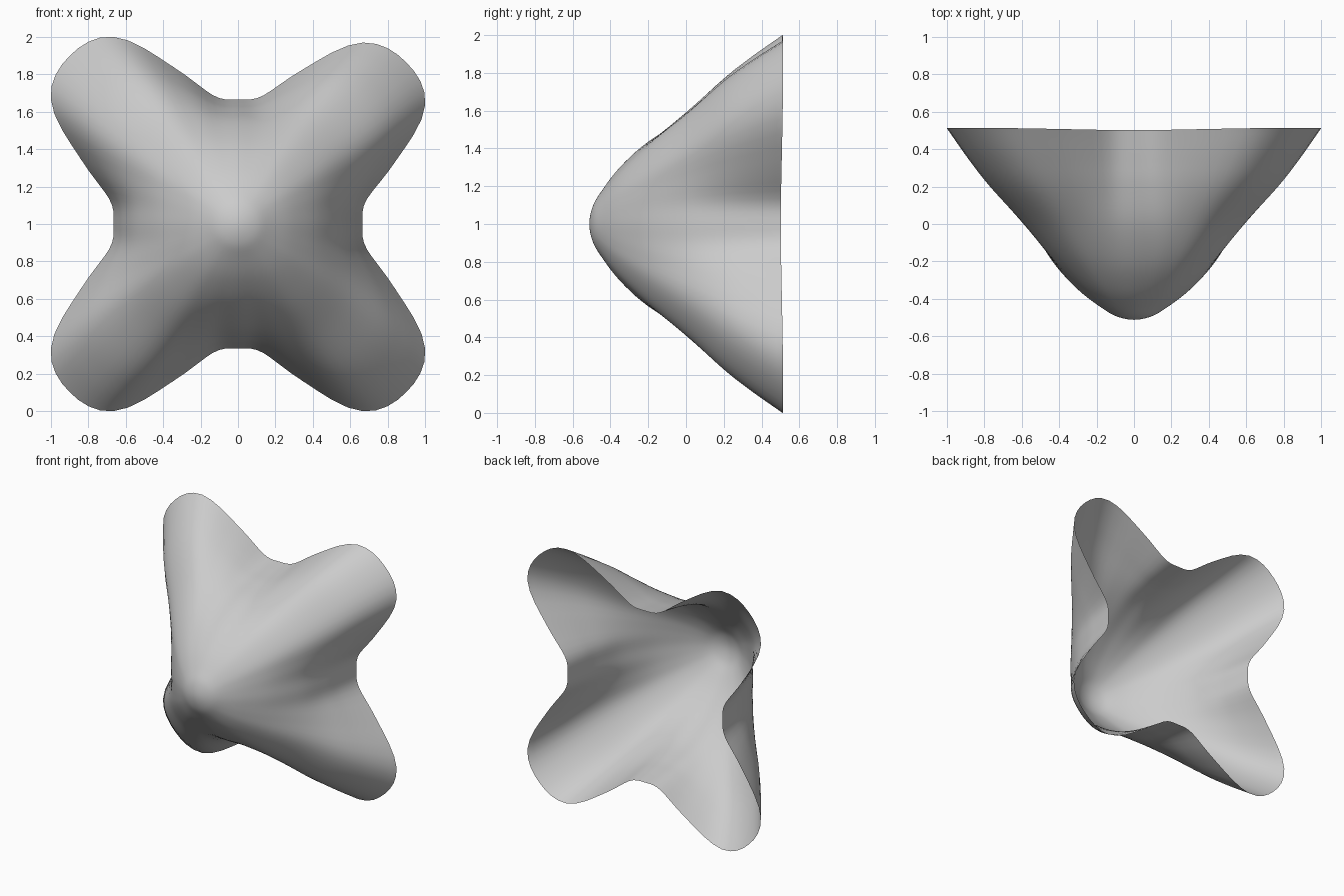
import bpy, bmesh, math

if "Cube" in bpy.data.objects:
    bpy.data.objects.remove(bpy.data.objects["Cube"])

# Lobe weight from valley (0 deg) to ridge (45 deg), sampled every 11.25 deg
LOBE = [0.0, 0.064, 0.405, 0.888, 1.0]
# Rings from the nose to the rim: depth y, valley radius, ridge radius
RINGS = [(-0.512, 0.0, 0.0), (-0.495, 0.09, 0.09), (-0.45, 0.17, 0.175),
         (-0.35, 0.30, 0.325), (-0.2, 0.435, 0.505), (0.0, 0.55, 0.725),
         (0.2, 0.612, 0.965), (0.35, 0.64, 1.12), (0.514, 0.665, 1.272)]
SEG, SUB = 128, 5


def catmull(a, b, c, d, t):
    return 0.5 * (2*b + (c-a)*t + (2*a-5*b+4*c-d)*t*t + (3*b-a-3*c+d)*t**3)


def lobe(angle):
    """Smooth four-fold lobe weight, mirrored about every 45 degrees."""
    u = (angle / math.radians(11.25)) % 8
    i = int(u)
    at = lambda k: LOBE[k % 8 if k % 8 <= 4 else 8 - k % 8]
    return catmull(at(i-1), at(i), at(i+1), at(i+2), u - i)


def ring(u):
    """Smoothly interpolated ring values (the nose is mirrored, the rim extended)."""
    i = min(int(u), len(RINGS) - 2)
    b, c = RINGS[i], RINGS[i+1]
    a = RINGS[i-1] if i else (c[0], -c[1], -c[2])
    d = RINGS[i+2] if i + 2 < len(RINGS) else [2*q - p for p, q in zip(b, c)]
    return [catmull(*v, u - i) for v in zip(a, b, c, d)]


# Open four-lobed shell
bm = bmesh.new()
nose = bm.verts.new((0, RINGS[0][0], 1))
prev = None
steps = (len(RINGS) - 1) * SUB
for k in range(1, steps + 1):
    y, valley, ridge = ring(k / SUB)
    s = k / steps
    row = []
    for j in range(SEG):
        a = 2 * math.pi * j / SEG
        w = lobe(a)
        r = valley + (ridge - valley) * w
        # the upper right lobe droops slightly
        droop = 0.035 * w * s**3 if 0 < a < math.pi / 2 else 0
        row.append(bm.verts.new((r * math.cos(a), y - 0.012 * (1 - w) * s**4,
                                 1 + r * math.sin(a) - droop)))
    for j in range(SEG):
        n = (j + 1) % SEG
        if prev:
            bm.faces.new((prev[j], row[j], row[n], prev[n]))
        else:
            bm.faces.new((nose, row[j], row[n]))
    prev = row
for f in bm.faces:
    f.smooth = True
mesh = bpy.data.meshes.new("lobed_shell")
bm.to_mesh(mesh)
bm.free()
bpy.context.collection.objects.link(bpy.data.objects.new("lobed_shell", mesh))
